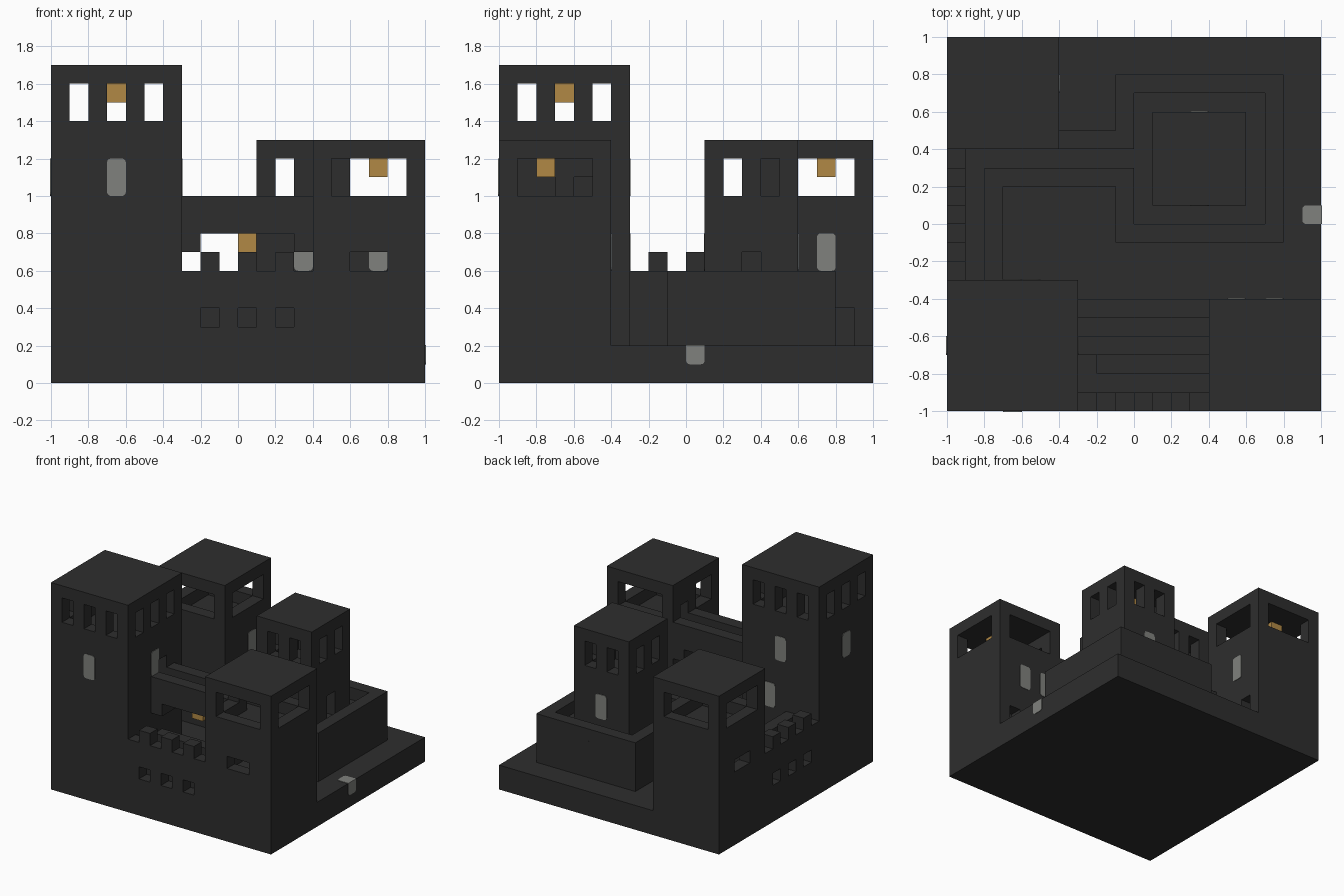
import bpy, bmesh
from mathutils import Vector

if "Cube" in bpy.data.objects:
    bpy.data.objects.remove(bpy.data.objects["Cube"], do_unlink=True)


def material(name, rgb):
    mat = bpy.data.materials.new(name)
    mat.use_nodes = True
    mat.diffuse_color = (*rgb, 1)
    node = next(n for n in mat.node_tree.nodes if n.type == 'BSDF_PRINCIPLED')
    node.inputs["Base Color"].default_value = (*rgb, 1)
    return mat


STONE = material("charcoal_stone", (0.027, 0.027, 0.027))
GREY = material("grey_glass", (0.215, 0.22, 0.205))
GOLD = material("gold_lamp", (0.44, 0.25, 0.06))


def box(name, x, y, z, mat=STONE, round_axis=None, round_side=None):
    """Box from (min, max) pairs; can round the edges along one axis."""
    bm = bmesh.new()
    bmesh.ops.create_cube(bm, size=1)
    for v in bm.verts:
        v.co = Vector([(lo + hi) / 2 + c * (hi - lo) for c, (lo, hi) in zip(v.co, (x, y, z))])
    if round_axis is not None:
        edges = []
        for e in bm.edges:
            d = e.verts[1].co - e.verts[0].co
            mid = (e.verts[0].co + e.verts[1].co) / 2
            if abs(d[round_axis]) > 0.9 * d.length:
                if round_side is None or mid[round_side] < (x, y, z)[round_side][0] + 0.01:
                    edges.append(e)
        bmesh.ops.bevel(bm, geom=edges, offset=0.02, segments=3, profile=0.5, affect='EDGES')
    mesh = bpy.data.meshes.new(name)
    bm.to_mesh(mesh)
    bm.free()
    mesh.materials.append(mat)
    obj = bpy.data.objects.new(name, mesh)
    bpy.context.scene.collection.objects.link(obj)
    return obj


def carve(obj, cuts):
    """Subtract a list of boxes and bake the result."""
    helpers = []
    for cut in cuts:
        helper = box("cutter", *cut)
        helper.hide_render = True
        mod = obj.modifiers.new("cut", 'BOOLEAN')
        mod.operation, mod.solver, mod.object = 'DIFFERENCE', 'EXACT', helper
        helpers.append(helper)
    bpy.context.view_layer.update()
    graph = bpy.context.evaluated_depsgraph_get()
    mesh = bpy.data.meshes.new_from_object(obj.evaluated_get(graph))
    obj.modifiers.clear()
    obj.data = mesh
    for helper in helpers:
        bpy.data.objects.remove(helper, do_unlink=True)


def swap(flip, x, y):
    return (y, x) if flip else (x, y)


def pane(name, axis, at, start, z0, depth=0.004):
    """Thin rounded grey pane on a wall at axis = at."""
    across, through = (start, start + 0.1), (at - depth, at + depth)
    x, y = swap(axis == 0, across, through)
    box(name, x, y, (z0, z0 + 0.2), GREY, axis)


def lamp(name, x, y, top):
    box(name, (x, x + 0.1), (y, y + 0.1), (top - 0.1, top), GOLD)


# Ground slab with a drain folded over its right edge
box("ground_slab", (-1, 1), (-1, 1), (0, 0.2))
box("drain_side", (0.99, 1.004), (0, 0.1), (0.1, 0.204), GREY, 0, 2)
box("drain_top", (0.9, 1.004), (0, 0.1), (0.19, 0.204), GREY, 2, 0)

# Tall corner tower: lookout room with three windows a side, bridge door
tower = box("tall_tower", (-1, -0.3), (-1, -0.3), (0.2, 1.7))
cuts = [((-0.9, -0.4), (-0.9, -0.4), (1.3, 1.6)),
        ((-0.9, -0.4), (-0.9, -0.4), (0.9, 1.2)),
        ((-0.45, -0.25), (-0.6, -0.5), (0.9, 1.1))]
for start in (-0.9, -0.7, -0.5):
    slot = (start, start + 0.1)
    if start == -0.7:
        cuts += [(slot, (-1.1, -0.2), (1.4, 1.6)), ((-1.1, -0.2), slot, (1.4, 1.6))]
    else:
        # Stop short of the room walls so the corners stay whole
        for end in ((-1.1, -0.85), (-0.45, -0.2)):
            cuts += [(slot, end, (1.4, 1.6)), (end, slot, (1.4, 1.6))]
carve(tower, cuts)
for axis in (0, 1):
    for at in (-1, -0.3):
        pane("tall_tower_pane", axis, at, -0.7, 1.0)
pane("tall_tower_low_pane", 1, -0.3, -0.6, 0.6)
lamp("tall_tower_lamp", -0.7, -0.7, 1.6)

# Two side towers, mirrored across the diagonal
for flip, name in ((False, "right_tower"), (True, "back_tower")):
    tower = box(name, *swap(flip, (0.4, 1), (-1, -0.4)), (0.2, 1.3))
    if flip:
        inner = [((0.35, 0.55), (-0.9, -0.5), (1.0, 1.2))]
    else:
        inner = [((0.35, 0.55), (-0.9, -0.7), (1.0, 1.2)),
                 ((0.35, 0.55), (-0.6, -0.5), (0.9, 1.1))]
    cuts = [((0.5, 0.9), (-0.9, -0.5), (0.9, 1.2)),
            ((0.5, 0.9), (-0.9, -0.5), (0.5, 0.8)),
            ((0.5, 0.9), (-1.1, -0.85), (1.0, 1.2)),
            ((0.5, 0.9), (-0.55, -0.3), (1.0, 1.2)),
            ((0.85, 1.1), (-0.9, -0.5), (1.0, 1.2)),
            ((0.6, 0.8), (-1.1, -0.85), (0.6, 0.7)),
            ((0.8, 0.9), (-0.5, -0.3), (0.2, 0.4))] + inner
    carve(tower, [(*swap(flip, x, y), z) for x, y, z in cuts])
    axis = 0 if flip else 1
    pane(name + "_pane", axis, -0.4, 0.7, 0.6)
    pane(name + "_inner_pane", axis, -0.5, 0.7, 0.6)
    lamp(name + "_lamp", *swap(flip, 0.7, -0.8), 1.2)
pane("right_tower_second_pane", 1, -0.4, 0.5, 0.6)

# Two curtain walls with merlons, arrow slits and a walkway
for flip, name in ((False, "front_wall"), (True, "left_wall")):
    run = (-0.3, 0.4)
    wall = box(name, *swap(flip, run, (-1, -0.7)), (0.2, 0.5))
    slits = []
    for start in (-0.2, 0.0, 0.2):
        slot = (start, start + 0.1)
        slits.append((*swap(flip, slot, (-1.1, -0.9)), (0.3, 0.4)))
        box(name + "_merlon", *swap(flip, slot, (-1, -0.9)), (0.6, 0.7))
    carve(wall, slits)
    box(name + "_outer_parapet", *swap(flip, run, (-1, -0.9)), (0.5, 0.6))
    inner = (-0.3, 0.3) if flip else (-0.2, 0.4)
    box(name + "_inner_parapet", *swap(flip, inner, (-0.8, -0.7)), (0.5, 0.6))

# Raised walkway from the left wall to the keep terrace
box("link_walkway", (-0.7, -0.1), (0.2, 0.4), (0.2, 0.5))
box("link_walkway_back", (-0.4, -0.1), (0.4, 0.5), (0.2, 0.5))
box("link_parapet_front", (-0.7, -0.1), (0.2, 0.3), (0.5, 0.6))
box("link_parapet_back", (-0.4, -0.1), (0.4, 0.5), (0.5, 0.6))

# Keep terrace with a parapet, open where the walkway arrives
box("keep_terrace", (-0.1, 0.8), (-0.1, 0.8), (0.2, 0.5))
box("terrace_parapet_right", (0.7, 0.8), (-0.1, 0.8), (0.5, 0.6))
for y in ((-0.1, 0), (0.7, 0.8)):
    box("terrace_parapet_end", (0, 0.7), y, (0.5, 0.6))
for y in ((-0.1, 0.3), (0.4, 0.8)):
    box("terrace_parapet_left", (-0.1, 0), y, (0.5, 0.6))

# Keep with two windows a side and a door on the right
keep = box("keep", (0.1, 0.6), (0.1, 0.6), (0.2, 1.3))
cuts = [((0.2, 0.5), (0.2, 0.5), (0.9, 1.2)), ((0.45, 0.7), (0.3, 0.4), (0.5, 0.7))]
for start in (0.2, 0.4):
    slot = (start, start + 0.1)
    for end in ((0, 0.25), (0.45, 0.7)):
        cuts += [(slot, end, (1.0, 1.2)), (end, slot, (1.0, 1.2))]
carve(keep, cuts)
for at in (0.1, 0.6):
    pane("keep_pane", 1, at, 0.3, 0.6)
lamp("keep_lamp", 0.3, 0.3, 1.2)

# Bridge between the front towers, with side parapets and corbels
box("bridge_deck", (-0.3, 0.4), (-0.7, -0.4), (0.8, 0.9))
for y in ((-0.7, -0.6), (-0.5, -0.4)):
    box("bridge_parapet", (-0.3, 0.4), y, (0.9, 1.0))
for x in ((-0.3, -0.2), (0.3, 0.4)):
    box("bridge_corbel", x, (-0.7, -0.4), (0.7, 0.8))
lamp("bridge_lamp", 0, -0.6, 0.8)
